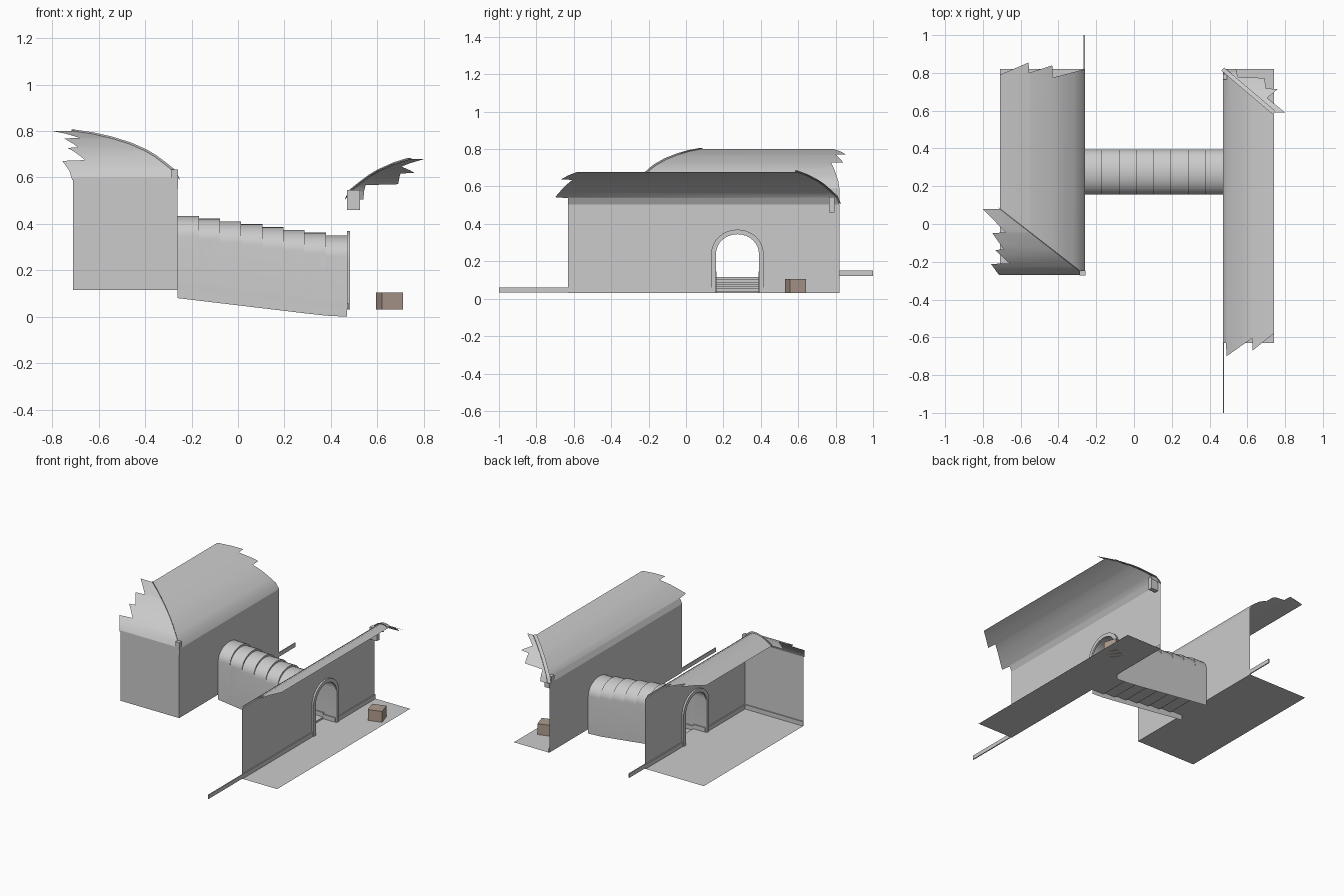
import bpy, bmesh, math
from mathutils import Matrix

if "Cube" in bpy.data.objects:
    bpy.data.objects.remove(bpy.data.objects["Cube"])

CY, DROP = 0.275, 0.085          # passage centre line, height drop to the lower hall


def make(name, rows, smooth=True):
    """Loft a sheet through rows of points."""
    bm = bmesh.new()
    vs = [[bm.verts.new(p) for p in r] for r in rows]
    for a, b in zip(vs, vs[1:]):
        for i in range(len(a) - 1):
            bm.faces.new((a[i], a[i + 1], b[i + 1], b[i]))
    bmesh.ops.remove_doubles(bm, verts=bm.verts, dist=1e-5)
    bmesh.ops.recalc_face_normals(bm, faces=bm.faces)
    return finish(name, bm, smooth)


def finish(name, bm, smooth=False):
    me = bpy.data.meshes.new(name)
    bm.to_mesh(me)
    bm.free()
    ob = bpy.data.objects.new(name, me)
    bpy.context.collection.objects.link(ob)
    if smooth:
        for p in me.polygons:
            p.use_smooth = True
        me.set_sharp_from_angle(angle=math.radians(30))
    return ob


def box(name, x, y, z, turn=0):
    bm = bmesh.new()
    bmesh.ops.create_cube(bm, size=1)
    bm.transform(Matrix.Translation((sum(x) / 2, sum(y) / 2, sum(z) / 2))
                 @ Matrix.Rotation(turn, 4, 'Z')
                 @ Matrix.Diagonal((x[1] - x[0], y[1] - y[0], z[1] - z[0], 1)))
    return finish(name, bm)


def lerp(table, t):
    for (a, u), (b, v) in zip(table, table[1:]):
        if t <= b:
            return u + (v - u) * (t - a) / (b - a)
    return table[-1][1]


def arch(x, half, base, spring, rise, n=16):
    """Upside-down U outline across the passage."""
    arc = [(x, CY - half * math.cos(math.pi * i / n),
            spring + rise * math.sin(math.pi * i / n)) for i in range(n + 1)]
    return [(x, CY - half, base)] + arc + [(x, CY + half, base)]


# Curved ceiling height over distance from the wall
VAULT = [(0, .59), (.02, .628), (.06, .66), (.10, .69), (.14, .714), (.21, .745),
         (.29, .77), (.37, .788), (.45, .80)]


def hall(name, wx, s, y0, y1, depth, floor, hip_y, hip_k, jag, end_jag):
    """Wall with archway, floor, broken vault; s = direction away from the passage."""
    dz = floor - .115
    top = .59 + dz
    fx = wx + s * depth
    a = arch(wx, .115, floor, floor + .21, .105)
    make(name + "_floor", [[(wx, y0, floor), (fx, y0, floor)],
                           [(wx, y1, floor), (fx, y1, floor)]])
    low = [(wx, y0, floor)] + a + [(wx, y1, floor)]
    make(name + "_wall", [low, [(wx, p[1], top) for p in low]])
    # raised surround of the archway
    o = wx + s * .012
    make(name + "_arch_trim", [arch(wx, .115, floor, floor + .21, .105),
                               arch(o, .115, floor, floor + .21, .105),
                               arch(o, .14, floor, floor + .21, .13),
                               arch(wx, .14, floor, floor + .21, .13)])
    # skirting boards on both sides of the arch
    xs = sorted((wx, wx + s * .007))
    box(name + "_skirting_a", xs, (y0, CY - .14), (floor, floor + .03))
    box(name + "_skirting_b", xs, (CY + .14, y1), (floor, floor + .03))
    # main vault and the returning end vault, meeting at the hip
    ds = sorted({d for t in (VAULT, jag, end_jag) for d, _ in t if d <= jag[-1][0]})
    hip = [(wx + s * d, hip_y + hip_k * d, lerp(VAULT, d) + dz) for d in ds]
    make(name + "_vault", [[h, (h[0], lerp(jag, d), h[2])] for h, d in zip(hip, ds)])
    make(name + "_end_vault", [[h, (lerp(end_jag, d), h[1], h[2])] for h, d in zip(hip, ds)])
    # slim rib along the hip
    w = .008
    make(name + "_hip_rib", [[(x - w, y - w * s, z), (x - w, y - w * s, z + .006),
                              (x + w, y + w * s, z + .006), (x + w, y + w * s, z)]
                             for x, y, z in hip])


hall("upper_hall", -.26, -1, -.27, .82, .45, .115, -.27, .35 / .45,
     [(0, .82), (.17, .775), (.173, .84), (.295, .80), (.298, .855), (.45, .79)],
     [(0, -.715), (.075, -.757), (.08, -.66), (.17, -.735), (.175, -.69),
      (.285, -.75), (.29, -.68), (.45, -.80)])
hall("lower_hall", .47, 1, -.63, .82, .27, .03, .82, -.85,
     [(0, -.63), (.017, -.63), (.02, -.70), (.155, -.605), (.158, -.67), (.27, -.58)],
     [(0, .54), (.05, .55), (.055, .69), (.12, .70), (.125, .76), (.18, .705), (.27, .80)])

# End wall of the upper hall with its skirting
make("upper_end_wall", [[(-.71, -.27, .115), (-.26, -.27, .115)],
                        [(-.71, -.27, .60), (-.26, -.27, .60)]])
box("upper_end_skirting", (-.71, -.26), (-.27, -.263), (.115, .145))

# Skirting strips running on past the broken walls
box("upper_loose_strip", (-.267, -.26), (.82, 1), (.122, .15))
box("lower_loose_strip", (.47, .477), (-1, -.63), (.033, .06))

# Corner brackets under the hips
box("upper_bracket", (-.288, -.258), (-.272, -.245), (.55, .635))
box("lower_bracket", (.47, .525), (.765, .795), (.46, .545))

# Stepped barrel passage and stairs: eight bays falling from upper to lower hall
N = 8
edge = [-.26 + .73 * i / N for i in range(N + 1)]
under = [(-.26, .08), (.37, .005), (.47, 0)]
rings, stair = [], []
for i in range(N):
    fall = DROP * i / (N - 1)
    z = .115 - fall
    for x in edge[i:i + 2]:
        rings.append(arch(x, .12, lerp(under, x), .345 - fall, .09))
        stair.append([(x, CY - .12, z), (x, CY + .12, z)])
    for side in (-1, 1):
        ys = sorted((CY + side * .12, CY + side * .113))
        box("stair_skirting", edge[i:i + 2], ys, (z, z + .03))
make("passage_vault", rings)
make("stairs", stair)

# Wooden crate on the lower floor
crate = box("crate", (.606, .70), (.54, .63), (.03, .105), math.radians(17))
mat = bpy.data.materials.new("wood")
mat.diffuse_color = (.42, .33, .27, 1)
mat.use_nodes = True
mat.node_tree.nodes["Principled BSDF"].inputs["Base Color"].default_value = mat.diffuse_color
crate.data.materials.append(mat)
